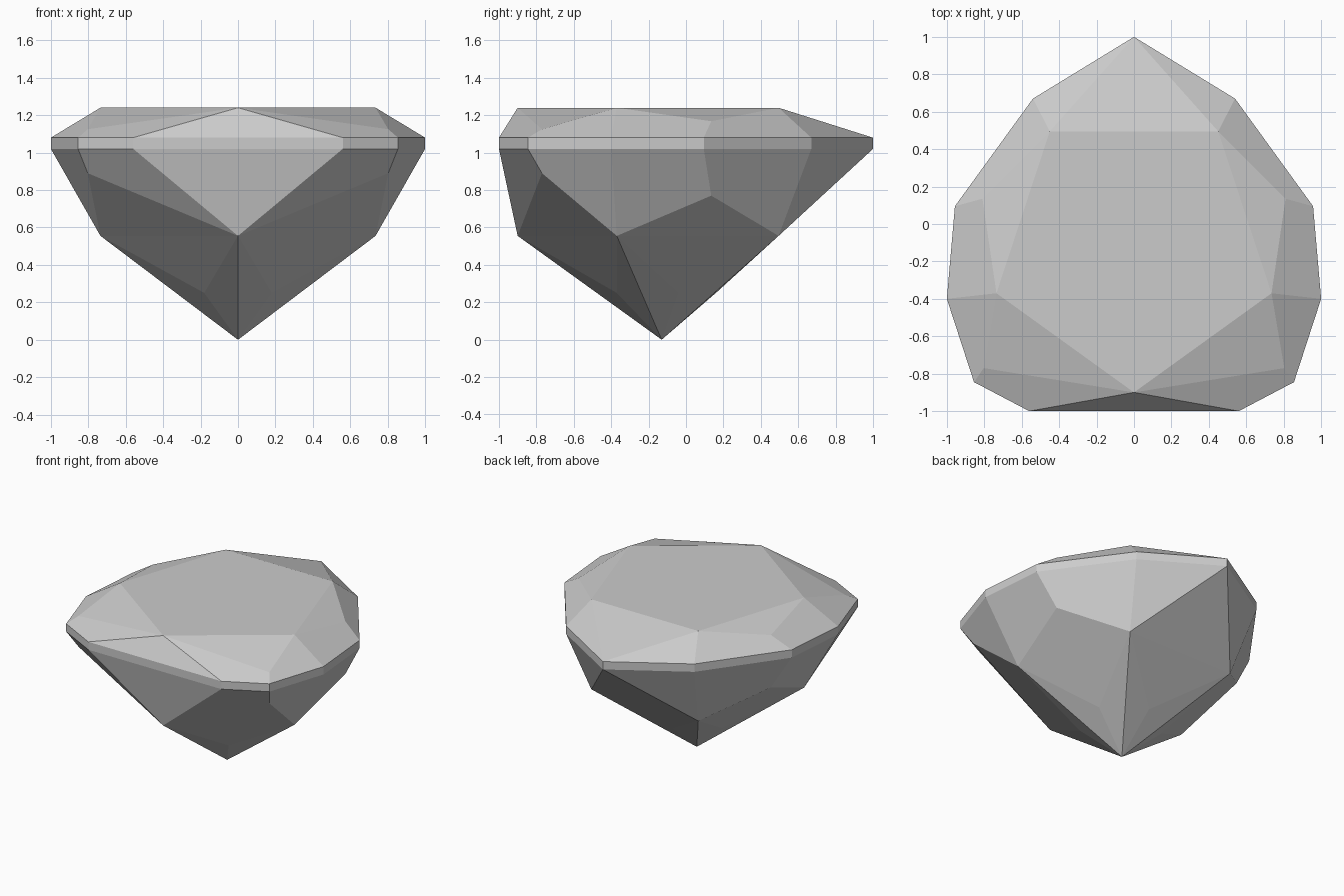
import bpy, bmesh
from mathutils import Matrix

cube = bpy.data.objects.get("Cube")
if cube:
    bpy.data.objects.remove(cube)

mat = bpy.data.materials.new("pale_grey")
mat.use_nodes = True
grey = (0.6, 0.6, 0.6, 1)
mat.diffuse_color = grey
mat.node_tree.nodes["Principled BSDF"].inputs["Base Color"].default_value = grey

# Left half of the pear outline, from the back point to the middle of the flat front
OUTLINE = [(0, 1), (0.54, 0.67), (0.957, 0.095), (1, -0.4),
           (0.855, -0.845), (0.56, -1), (0, -1)]
# Corners of the five-sided table: front point, side, back corner, back middle
TABLE = [(0, -0.9), (0.735, -0.37), (0.45, 0.495), (0, 0.495)]
FRONT_KITE, BACK_KITE = (0.803, -0.77), (0.81, 0.135)

bm = bmesh.new()


def ring(points, z):
    return [bm.verts.new((x, y, z)) for x, y in points]


def facets(girdle, inner, front, back):
    """Facets between the girdle and a five-sided inner ring."""
    tip, g1, g2, g3, g4, g5, mid = girdle
    point, side, corner, centre = inner
    for face in [(point, mid, g5), (point, g5, g4, front), (point, front, side),
                 (front, g4, g3, side), (side, g3, g2, back), (side, back, corner),
                 (back, g2, g1, corner), (corner, g1, tip), (corner, tip, centre)]:
        bm.faces.new(face)


# Girdle band
upper, lower = ring(OUTLINE, 1.08), ring(OUTLINE, 1.02)
for i in range(len(OUTLINE) - 1):
    bm.faces.new((upper[i], upper[i + 1], lower[i + 1], lower[i]))

# Crown and flat table
table = ring(TABLE, 1.24)
facets(upper, table, *ring([FRONT_KITE], 1.125), *ring([BACK_KITE], 1.168))
bm.faces.new(table)

# Pavilion, with a shallow break in each lower facet down to the culet
belt = ring(TABLE, 0.555)
facets(lower, belt, *ring([FRONT_KITE], 0.89), *ring([BACK_KITE], 0.77))
culet = bm.verts.new((0, -0.13, 0))
breaks = ring([(0.18, -0.37), (0.28, -0.04), (0, 0.16)], 0.25)
for a, b, q in zip(belt, belt[1:], breaks):
    bm.faces.new((a, b, q))
    bm.faces.new((a, q, culet))
    if q is not breaks[-1]:
        bm.faces.new((b, culet, q))

# Mirror the half and weld the seam
copy = bmesh.ops.duplicate(bm, geom=bm.verts[:] + bm.edges[:] + bm.faces[:])["geom"]
copied = [v for v in copy if isinstance(v, bmesh.types.BMVert)]
bmesh.ops.transform(bm, matrix=Matrix.Scale(-1, 4, (1, 0, 0)), verts=copied)
bmesh.ops.remove_doubles(bm, verts=bm.verts[:], dist=0.001)
seam = [e for e in bm.edges if all(abs(v.co.x) < 0.001 for v in e.verts)
        and len(e.link_faces) == 2]
bmesh.ops.recalc_face_normals(bm, faces=bm.faces[:])
flat = [e for e in seam if e.calc_face_angle() < 0.001]
bmesh.ops.dissolve_edges(bm, edges=flat, use_verts=True)
bmesh.ops.recalc_face_normals(bm, faces=bm.faces[:])

mesh = bpy.data.meshes.new("cut_gemstone")
bm.to_mesh(mesh)
bm.free()
mesh.materials.append(mat)
gem = bpy.data.objects.new("cut_gemstone", mesh)
bpy.context.scene.collection.objects.link(gem)
